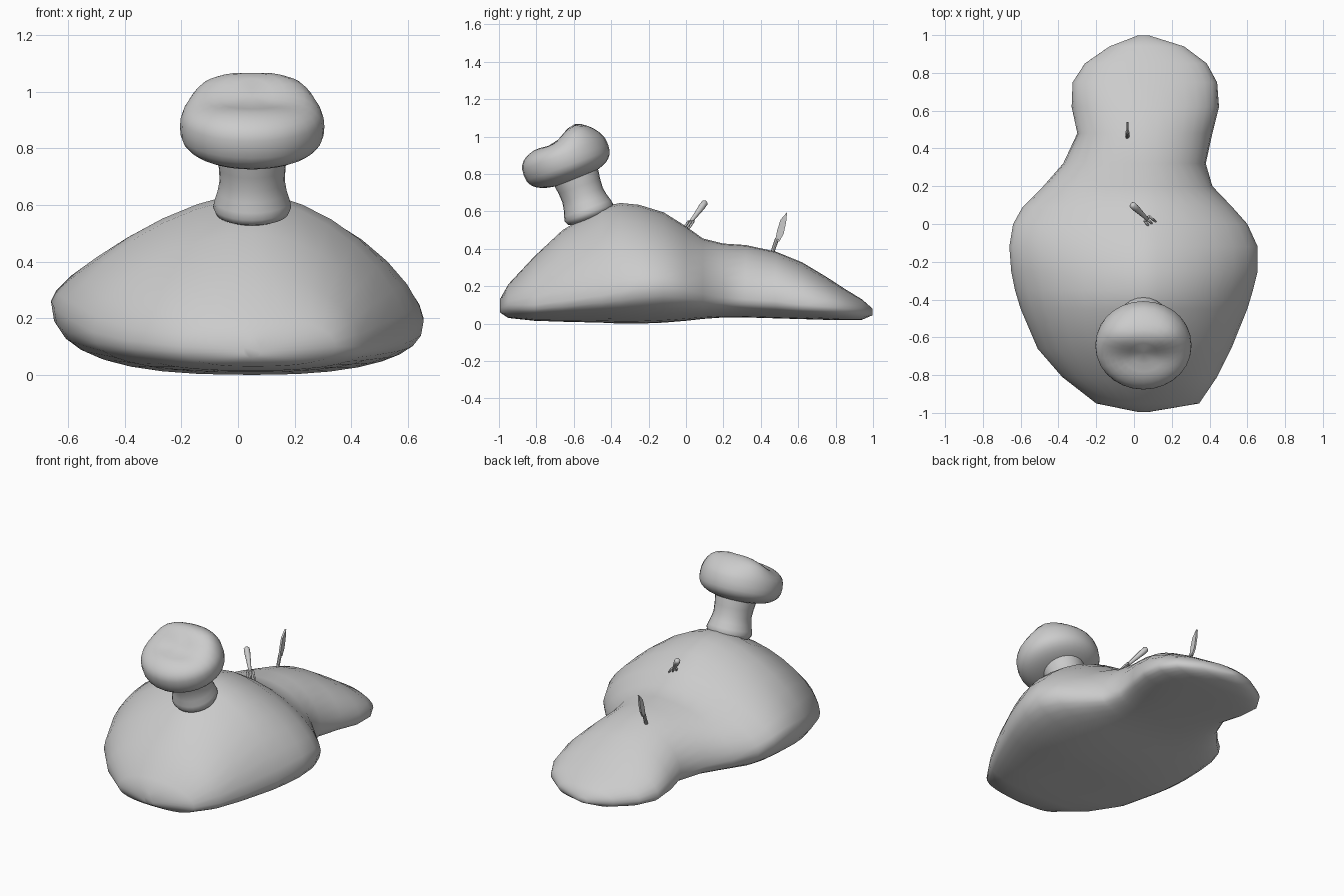
import bpy, bmesh, math
from mathutils import Vector, Matrix

if "Cube" in bpy.data.objects:
    bpy.data.objects.remove(bpy.data.objects["Cube"])


def make(name, bm, smooth=True):
    bmesh.ops.recalc_face_normals(bm, faces=bm.faces)
    me = bpy.data.meshes.new(name)
    bm.to_mesh(me)
    bm.free()
    for p in me.polygons:
        p.use_smooth = smooth
    ob = bpy.data.objects.new(name, me)
    bpy.context.collection.objects.link(ob)
    return ob


def loft(bm, rings):
    """Skin a list of equal-length point rings and cap both ends."""
    vs = [[bm.verts.new(p) for p in r] for r in rings]
    n = len(vs[0])
    for a, b in zip(vs, vs[1:]):
        for i in range(n):
            j = (i + 1) % n
            bm.faces.new((a[i], a[j], b[j], b[i]))
    bm.faces.new(vs[0])
    bm.faces.new(vs[-1])


def sp(v, e):
    return math.copysign(abs(v) ** e, v)


def tube(bm, path, sides=10):
    """Round bar through (point, radius) pairs."""
    d = (path[-1][0] - path[0][0]).normalized()
    rot = d.to_track_quat('Z', 'Y').to_matrix()
    rings = []
    for p, r in path:
        rings.append([p + rot @ Vector((r * math.cos(t), r * math.sin(t), 0))
                      for t in (2 * math.pi * i / sides for i in range(sides))])
    loft(bm, rings)


# Body: cross-sections (y, left, right, top, left rim, right rim, bottom, power)
CX = 0.05
SECTIONS = [
    (-0.995, 0.02, 0.08, .13, .09, .09, .06, 2.0),
    (-0.95, -0.20, .345, .21, .10, .10, .03, 2.0),
    (-0.81, -0.38, .44, .36, .12, .10, .015, 1.85),
    (-0.66, -0.51, .515, .50, .15, .12, .01, 1.75),
    (-0.45, -0.60, .60, .625, .20, .15, .005, 1.62),
    (-0.35, -0.63, .63, .645, .22, .17, .0, 1.6),
    (-0.25, -0.65, .655, .635, .24, .19, .0, 1.55),
    (-0.12, -0.66, .655, .595, .26, .20, .005, 1.55),
    (0.0, -0.64, .60, .52, .24, .18, .015, 1.6),
    (0.09, -0.59, .52, .455, .20, .16, .025, 1.7),
    (0.20, -0.48, .415, .428, .16, .14, .033, 1.9),
    (0.32, -0.375, .38, .42, .14, .13, .033, 2.0),
    (0.48, -0.30, .415, .385, .12, .12, .028, 2.0),
    (0.62, -0.33, .45, .328, .11, .10, .024, 2.0),
    (0.75, -0.325, .44, .25, .09, .09, .02, 2.0),
    (0.85, -0.26, .385, .185, .08, .08, .018, 2.0),
    (0.94, -0.13, .265, .13, .07, .07, .02, 2.0),
    (0.998, 0.02, .08, .08, .06, .06, .045, 2.0),
]
N = 32
rings = []
for y, xl, xr, top, zl, zr, bot, p in SECTIONS:
    ring = []
    for i in range(N):
        t = 2 * math.pi * i / N
        c, s = math.cos(t), math.sin(t)
        # the left shoulder slopes a little more gently in the middle
        gentle = .96 if c < 0 and -.4 < y < .05 else 1
        q = p * gentle if s >= 0 else 2.5
        hw = xr - CX if c >= 0 else CX - xl
        x = CX + hw * sp(c, 2 / q)
        k = (c + 1) / 2
        rim = zl * (1 - k) + zr * k
        h = top - rim if s >= 0 else rim - bot
        ring.append((x, y, rim + h * sp(s, 2 / q)))
    rings.append(ring)
bm = bmesh.new()
loft(bm, rings)
make("body", bm)

# Hat frame: leans forward
lean = Matrix.Rotation(math.radians(20), 4, 'X')

# Hat band: waisted column
bm = bmesh.new()
prof = [(-.02, .11), (-.012, .128), (.01, .138), (.035, .133), (.07, .122),
        (.11, .115), (.16, .118), (.21, .125), (.24, .125)]
loft(bm, [[(r * math.cos(2 * math.pi * i / 24), r * math.sin(2 * math.pi * i / 24), z)
           for i in range(24)] for z, r in prof])
bmesh.ops.transform(bm, matrix=Matrix.Translation((CX, -.515, .583)) @ lean, verts=bm.verts)
make("hat_band", bm)

# Hat top: puffy squashed ball with a broad rear bump and a shallow crease
bm = bmesh.new()
bmesh.ops.create_uvsphere(bm, u_segments=28, v_segments=18, radius=1)
for v in bm.verts:
    r = math.hypot(v.co.x, v.co.y)
    a = math.atan2(v.co.y, v.co.x)
    rr = sp(r, .72)
    x, y = .255 * rr * math.cos(a), .24 * rr * math.sin(a) - .013
    z = .118 * sp(v.co.z, .75)
    if v.co.z > 0:
        side = max(0, 1 - (x / .26) ** 4)
        lift = .05 * math.exp(-((y - .10) / .09) ** 2) * side
        lift -= .02 * math.exp(-((y + .055) / .06) ** 2) * math.exp(-(x / .15) ** 2)
        z += lift * min(1, v.co.z * 1.6)
    v.co = (x, y, z)
bmesh.ops.transform(bm, matrix=Matrix.Translation((CX, -.63, .88)) @ lean, verts=bm.verts)
make("hat_top", bm)

# Fork: tapered handle, cross bar and three tines
bm = bmesh.new()
A, B = Vector((-.012, .105, .652)), Vector((.10, -.003, .505))
d = (B - A).normalized()
side = d.cross(Vector((0, 0, 1))).normalized()
L = (B - A).length
tube(bm, [(A, .010), (A + d * .008, .018), (A + d * .04, .018),
          (A + d * L * .6, .011), (A + d * L * .72, .011)])
hub = A + d * L * .72
tube(bm, [(hub - side * .02, .007), (hub + side * .02, .007)], 6)
for k in (-1, 0, 1):
    tube(bm, [(hub + side * k * .017, .007), (hub + side * k * .02 + d * .035, .006),
              (hub + side * k * .022 + d * .07, .003)], 6)
make("fork", bm)

# Knife: slim handle and flat pointed blade
bm = bmesh.new()
tube(bm, [(Vector((-.035, .455, .36)), .010), (Vector((-.035, .487, .455)), .011)], 8)
outline = [(.476, .44), (.500, .44), (.522, .48), (.535, .54), (.541, .597), (.505, .555), (.488, .50)]
loft(bm, [[(x - .035, y, z) for y, z in outline] for x in (-.006, .006)])
make("knife", bm, False)
